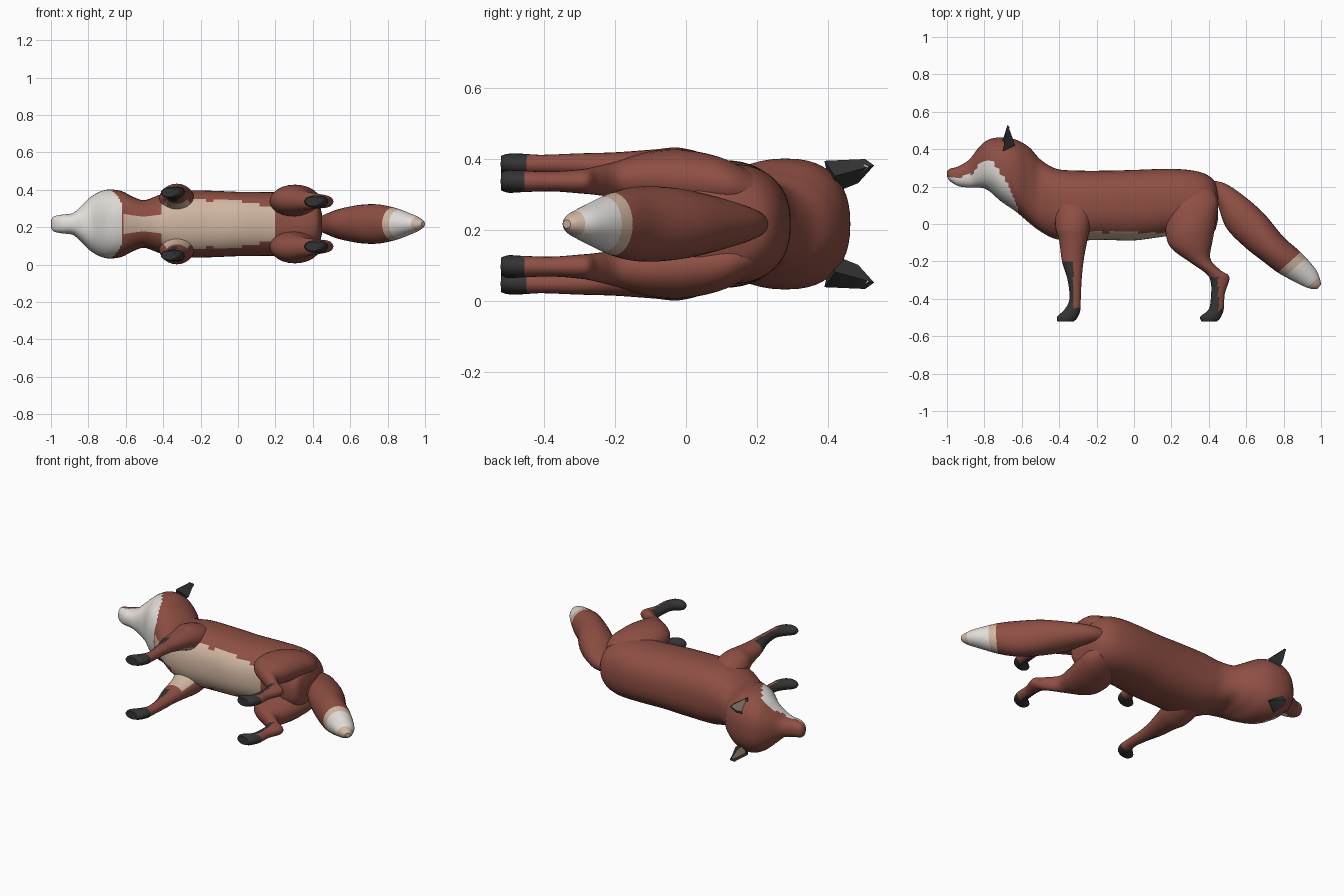
import bpy, bmesh, math
from mathutils import Vector

if "Cube" in bpy.data.objects:
    bpy.data.objects.remove(bpy.data.objects["Cube"])

MID = 0.217  # height of the symmetry plane; the animal lies on its side, back toward +y


def material(name, rgb):
    m = bpy.data.materials.new(name)
    m.diffuse_color = (*rgb, 1)
    m.use_nodes = True
    m.node_tree.nodes["Principled BSDF"].inputs["Base Color"].default_value = m.diffuse_color
    return m


RED, WHITE, BEIGE, DARK = range(4)
MATS = [material("russet fur", (0.27, 0.078, 0.057)), material("white fur", (0.76, 0.73, 0.70)),
        material("cream fur", (0.64, 0.47, 0.36)), material("black fur", (0.034, 0.034, 0.034))]


def finish(bm, name):
    me = bpy.data.meshes.new(name)
    bm.to_mesh(me)
    bm.free()
    for m in MATS:
        me.materials.append(m)
    ob = bpy.data.objects.new(name, me)
    bpy.context.collection.objects.link(ob)
    bpy.ops.object.select_all(action='DESELECT')
    ob.select_set(True)
    bpy.context.view_layer.objects.active = ob
    bpy.ops.object.shade_smooth_by_angle(angle=math.radians(45))
    return ob


def spline(pts, u):
    """Catmull-Rom through the stations"""
    i = min(int(u), len(pts) - 2)
    t = u - i
    p0, p1, p2, p3 = (pts[max(0, min(len(pts) - 1, i + k))] for k in (-1, 0, 1, 2))
    return [0.5 * (2 * b + (c - a) * t + (2 * a - 5 * b + 4 * c - d) * t * t
                   + (3 * b - a - 3 * c + d) * t ** 3) for a, b, c, d in zip(p0, p1, p2, p3)]


def power(v, e):
    return math.copysign(abs(v) ** e, v)


def loft(name, stations, rule, side=1, steps=6, n=32, e=1.0):
    """Station: front/top profile point, back/bottom profile point, sideways centre, half width.
    rule(x, y, w, u, normal_w) returns the colour of a face."""
    bm = bmesh.new()
    rings, us = [], []
    total = (len(stations) - 1) * steps
    for k in range(total + 1):
        u = k / steps
        ax, ay, bx, by, w, hw = spline(stations, u)
        ring = []
        for j in range(n):
            a = 2 * math.pi * j / n
            c, s = power(math.cos(a), e), power(math.sin(a), e)
            ring.append(bm.verts.new(((ax + bx) / 2 + (ax - bx) / 2 * c,
                                      (ay + by) / 2 + (ay - by) / 2 * c,
                                      MID + side * (w + hw * s))))
        rings.append(ring)
    faces = []
    for k in range(total):
        for j in range(n):
            f = bm.faces.new((rings[k][j], rings[k][(j + 1) % n],
                              rings[k + 1][(j + 1) % n], rings[k + 1][j]))
            faces.append((f, (k + 0.5) / steps))
    faces.append((bm.faces.new(rings[0]), 0))
    faces.append((bm.faces.new(rings[-1]), total / steps))
    bmesh.ops.recalc_face_normals(bm, faces=bm.faces)
    for f, u in faces:
        c = f.calc_center_median()
        f.material_index = rule(c.x, c.y, side * (c.z - MID), u, side * f.normal.z)
    return finish(bm, name)


# Head and trunk: x, top, bottom, half width
BODY = [(-1, .28, .255, .015), (-.985, .295, .23, .04), (-.94, .308, .203, .05),
        (-.88, .345, .195, .06), (-.83, .41, .195, .105), (-.78, .45, .18, .15),
        (-.71, .463, .12, .182), (-.63, .45, .065, .178), (-.56, .41, .005, .145),
        (-.5, .345, -.04, .128), (-.42, .297, -.08, .155), (-.32, .286, -.088, .178),
        (-.15, .285, -.085, .178), (0, .289, -.088, .172), (.18, .295, -.065, .17),
        (.3, .288, -.06, .168), (.38, .268, -.06, .15), (.43, .23, -.04, .11),
        (.45, .17, .03, .05)]
# Upper edge of the white cheek
CHEEK = [(-1, .25), (-.93, .25), (-.86, .27), (-.82, .33), (-.78, .337),
         (-.74, .315), (-.70, .25), (-.66, .19), (-.625, .09)]


def cheek_height(x):
    for (x0, y0), (x1, y1) in zip(CHEEK, CHEEK[1:]):
        if x0 <= x <= x1:
            return y0 + (y1 - y0) * (x - x0) / (x1 - x0)
    return -1


def body_rule(x, y, w, u, nw):
    if x < -.61:
        return WHITE if y < cheek_height(x) else RED
    if x < -.41:
        return BEIGE if abs(w) < .045 and y < .08 else RED
    return BEIGE if x < .2 and abs(w) < .135 and y < -.045 else RED


loft("body", [(x, t, x, b, 0, hw) for x, t, b, hw in BODY], body_rule, steps=8, n=48, e=.85)

# Tail with pale tip
TAIL = [(.40, .235, .43, .18, 0, .03), (.49, .215, .458, .07, 0, .055), (.6, .14, .5, -.03, 0, .082),
        (.7, .05, .6, -.13, 0, .102), (.8, -.07, .69, -.2, 0, .105), (.89, -.15, .77, -.26, 0, .088),
        (.97, -.24, .88, -.32, 0, .052), (.996, -.3, .94, -.345, 0, .03),
        (1, -.325, .98, -.347, 0, .012)]


def tail_rule(x, y, w, u, nw):
    if u < 5:
        return RED
    return WHITE if 5.4 < u < 6.7 else BEIGE


loft("tail", TAIL, tail_rule, n=28)

# Legs
FRONT = [(-.40, .14, -.25, .14, .11, .05), (-.42, .06, -.23, .06, .125, .07),
         (-.42, -.02, -.235, -.02, .135, .08), (-.40, -.09, -.25, -.09, .148, .062),
         (-.385, -.2, -.27, -.2, .16, .042), (-.355, -.3, -.28, -.3, .167, .032),
         (-.345, -.4, -.285, -.41, .168, .027), (-.37, -.455, -.288, -.465, .168, .03),
         (-.41, -.495, -.305, -.505, .168, .03), (-.41, -.52, -.325, -.522, .168, .024)]
HIND = [(.22, .17, .42, .19, .09, .06), (.18, .06, .45, .12, .11, .08),
        (.17, -.05, .44, .02, .122, .088), (.2, -.13, .42, -.09, .128, .075),
        (.3, -.205, .408, -.185, .125, .052), (.385, -.265, .46, -.245, .122, .04),
        (.41, -.31, .51, -.285, .12, .034), (.412, -.38, .485, -.375, .12, .028),
        (.4, -.455, .48, -.455, .12, .03), (.355, -.495, .46, -.505, .12, .032),
        (.36, -.52, .44, -.522, .12, .025)]


def front_rule(x, y, w, u, nw):
    if y < -.45 or (y < -.2 and x < -.325):
        return DARK
    return BEIGE if y > -.17 and nw < -.5 else RED


def hind_rule(x, y, w, u, nw):
    return DARK if y < -.46 or (y < -.285 and x < .452) else RED


for label, side in (("left", -1), ("right", 1)):
    loft(label + "_front_leg", FRONT, front_rule, side, n=24)
    loft(label + "_hind_leg", HIND, hind_rule, side, n=24)

    # Ear: tapered cup with a pale hollow facing forward
    bm = bmesh.new()
    outline = [(-.715, .41, .085), (-.70, .39, .178), (-.685, .505, .183), (-.675, .53, .165),
               (-.69, .485, .115)]
    v = [bm.verts.new((x, y, MID + side * w)) for x, y, w in outline]
    back = bm.verts.new((-.635, .42, .135 * side + MID))
    front = bm.faces.new(v)
    for i in range(5):
        bm.faces.new((v[(i + 1) % 5], v[i], back))
    bmesh.ops.recalc_face_normals(bm, faces=bm.faces)
    for f in bm.faces:
        f.material_index = DARK
    bmesh.ops.inset_individual(bm, faces=[front], thickness=.012, depth=-.012)
    front.material_index = BEIGE
    finish(bm, label + "_ear")
